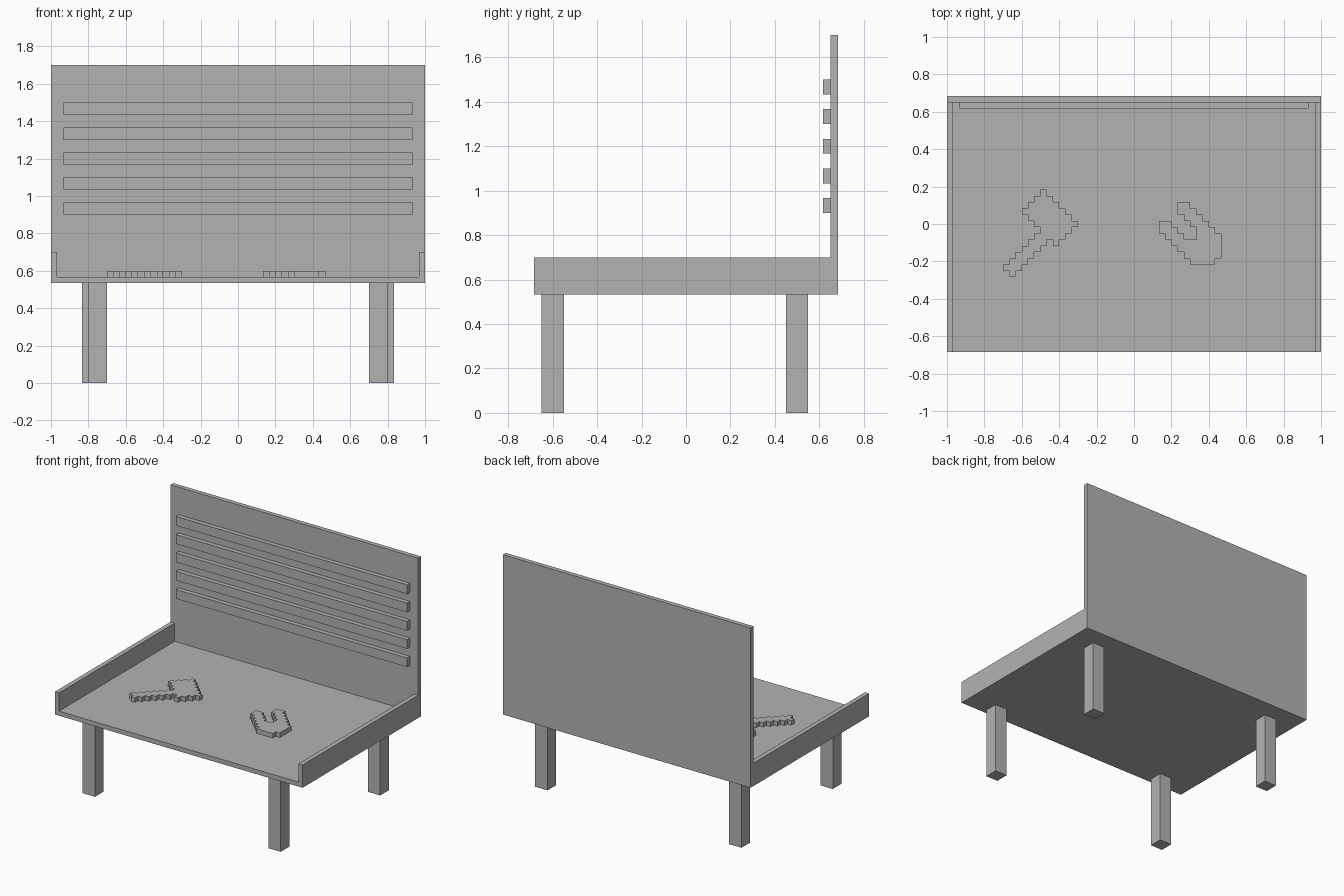
import bpy
import bmesh

cube = bpy.data.objects.get("Cube")
if cube:
    bpy.data.objects.remove(cube, do_unlink=True)

U = 1 / 30  # one grid unit; every part is a whole or half number of these

grey = bpy.data.materials.new("plain grey")
grey.use_nodes = True
colour = (0.45, 0.45, 0.45, 1)
grey.diffuse_color = colour
grey.node_tree.nodes["Principled BSDF"].inputs["Base Color"].default_value = colour


def finish(name, bm):
    """Scale the mesh from grid units and add it to the scene."""
    bmesh.ops.recalc_face_normals(bm, faces=bm.faces)
    bmesh.ops.scale(bm, vec=(U, U, U), verts=bm.verts)
    mesh = bpy.data.meshes.new(name)
    bm.to_mesh(mesh)
    bm.free()
    mesh.materials.append(grey)
    obj = bpy.data.objects.new(name, mesh)
    bpy.context.collection.objects.link(obj)


def box(name, x, y, z):
    bm = bmesh.new()
    bmesh.ops.create_cube(bm, size=1)
    for v in bm.verts:
        v.co = [r[0] if c < 0 else r[1] for c, r in zip(v.co, (x, y, z))]
    finish(name, bm)


def extrude(bm, vec):
    new = bmesh.ops.extrude_face_region(bm, geom=bm.faces[:])["geom"]
    bmesh.ops.translate(bm, vec=vec, verts=[g for g in new if isinstance(g, bmesh.types.BMVert)])


def stepped_tool(name, left, top, rows):
    """Extrude a flat stepped shape drawn with # cells."""
    bm = bmesh.new()
    for r, row in enumerate(rows):
        for c, mark in enumerate(row):
            if mark == "#":
                x, y = left + c, top - r
                corners = (x, y - 1), (x + 1, y - 1), (x + 1, y), (x, y)
                bm.faces.new([bm.verts.new((a, b, 17)) for a, b in corners])
    bmesh.ops.remove_doubles(bm, verts=bm.verts, dist=0.01)
    extrude(bm, (0, 0, 1))
    bmesh.ops.dissolve_limit(bm, angle_limit=0.01, verts=bm.verts, edges=bm.edges)
    finish(name, bm)


# Tray: a shallow U profile, open at the front
bm = bmesh.new()
half = [(30, 16), (30, 21), (29, 21), (29, 17)]
profile = half + [(-x, z) for x, z in reversed(half)]
bm.faces.new([bm.verts.new((x, -20.5, z)) for x, z in profile])
extrude(bm, (0, 40, 0))
finish("tray", bm)

# Back board with its rails
box("back_board", (-30, 30), (19.5, 20.5), (16, 51))
for i in range(5):
    z = 27 + 4 * i
    box(f"rail_{i + 1}", (-28, 28), (18.5, 19.5), (z, z + 2))

# Legs: the back pair stands slightly wider
for place, inner, y in (("front", 21, -19.5), ("back", 22, 13.5)):
    for side, s in (("left", 1), ("right", -1)):
        x = sorted((s * inner, s * (inner + 3)))
        box(f"{place}_{side}_leg", x, (y, y + 3), (0, 16))

# Tools lying on the tray
stepped_tool("hammer", -21, 5.5, [
    "......#.....",
    ".....###....",
    "....#####...",
    "...#######..",
    "....#######.",
    ".....#######",
    "......#####.",
    ".....#####..",
    "....###.#...",
    "...###......",
    "..###.......",
    ".###........",
    "###.........",
    ".#..........",
])
stepped_tool("horseshoe", 4, 3.5, [
    "...##.....",
    "...###....",
    "....###...",
    "##...###..",
    "###...###.",
    ".###..####",
    "..########",
    "...#######",
    "....######",
    ".....####.",
])
